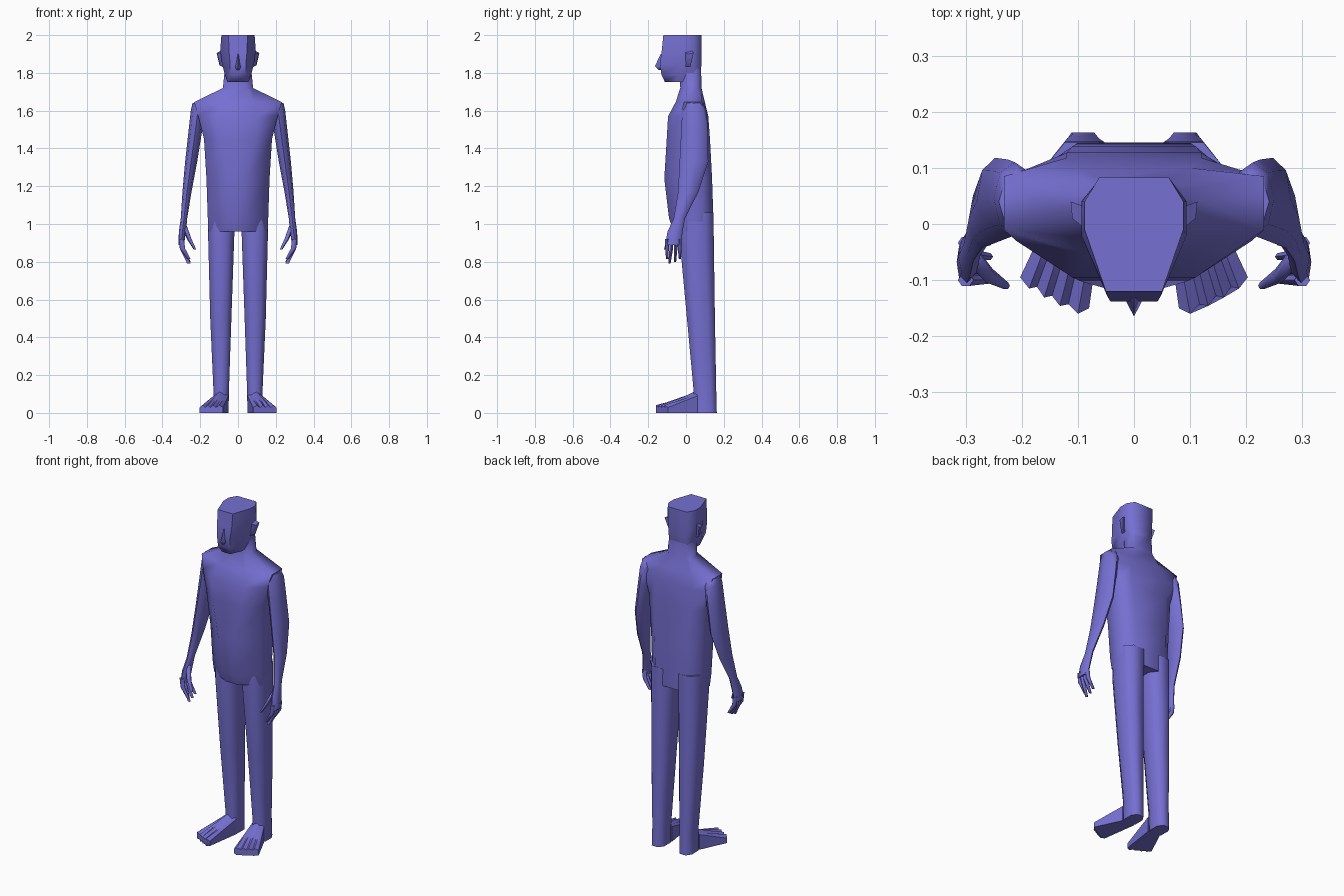
import bpy, bmesh, math

skin = bpy.data.materials.new("violet blue")
skin.diffuse_color = (0.18, 0.16, 0.64, 1)


def loft(name, rings, side=1, angle=65):
    """Skin a list of equal-length rings; side=-1 mirrors the part in x."""
    bm = bmesh.new()
    loops = [[bm.verts.new((p[0] * side, p[1], p[2])) for p in r] for r in rings]
    n = len(loops[0])
    for a, b in zip(loops, loops[1:]):
        for i in range(n):
            bm.faces.new((a[i], a[(i + 1) % n], b[(i + 1) % n], b[i]))
    bm.faces.new(loops[0])
    bm.faces.new(loops[-1])
    bmesh.ops.recalc_face_normals(bm, faces=bm.faces)
    me = bpy.data.meshes.new(name)
    bm.to_mesh(me)
    bm.free()
    me.materials.append(skin)
    ob = bpy.data.objects.new(name, me)
    bpy.context.collection.objects.link(ob)
    bpy.ops.object.select_all(action='DESELECT')
    ob.select_set(True)
    bpy.context.view_layer.objects.active = ob
    bpy.ops.object.shade_smooth_by_angle(angle=math.radians(angle))
    return ob


def body_ring(z, wf, yf, w, y1, y2, wb, yb):
    """Symmetric eight-sided ring: front, sides and back half widths."""
    half = [(wf, yf), (w, y1), (w, y2), (wb, yb)]
    return [(x, y, z) for x, y in half] + [(-x, y, z) for x, y in reversed(half)]


def oval(z, cx, cy, hx, hy, n=8):
    return [(cx + hx * math.cos(math.tau * i / n), cy + hy * math.sin(math.tau * i / n), z)
            for i in range(n)]


def leg_ring(z, xi, xo, yf, yb):
    """Chamfered box ring."""
    c, d = (xo - xi) * 0.25, (yb - yf) * 0.25
    return [(x, y, z) for x, y in ((xi + c, yf), (xo - c, yf), (xo, yf + d), (xo, yb - d),
                                   (xo - c, yb), (xi + c, yb), (xi, yb - d), (xi, yf + d))]


# Torso with sloping shoulders, belly ridge and neck
loft("torso", [body_ring(*r) for r in (
    (0.96, 0.035, -0.065, 0.157, 0.00, 0.09, 0.09, 0.145),
    (1.03, 0.038, -0.090, 0.160, -0.01, 0.09, 0.10, 0.145),
    (1.24, 0.050, -0.115, 0.167, -0.02, 0.09, 0.11, 0.138),
    (1.45, 0.095, -0.102, 0.180, -0.04, 0.09, 0.12, 0.127),
    (1.57, 0.110, -0.095, 0.210, -0.03, 0.09, 0.12, 0.118),
    (1.645, 0.080, -0.055, 0.232, -0.01, 0.085, 0.10, 0.100),
    (1.72, 0.045, -0.030, 0.080, 0.01, 0.060, 0.06, 0.082),
    (1.82, 0.045, -0.040, 0.070, 0.00, 0.050, 0.055, 0.080))])

# Head with flat crown
loft("head", [body_ring(*r) for r in (
    (1.752, 0.028, -0.112, 0.055, -0.050, 0.04, 0.050, 0.079),
    (1.79, 0.040, -0.130, 0.070, -0.040, 0.04, 0.055, 0.080),
    (1.85, 0.042, -0.138, 0.085, -0.030, 0.04, 0.058, 0.081),
    (1.92, 0.048, -0.128, 0.094, -0.020, 0.04, 0.060, 0.082),
    (2.00, 0.050, -0.120, 0.088, -0.010, 0.04, 0.062, 0.083))])

# Nose
loft("nose", [
    [(-0.006, -0.125, 1.90), (0.006, -0.125, 1.90), (0, -0.134, 1.90)],
    [(-0.018, -0.130, 1.83), (0.018, -0.130, 1.83), (0, -0.165, 1.835)],
    [(-0.012, -0.125, 1.815), (0.012, -0.125, 1.815), (0, -0.145, 1.815)]])

# Top outline of the foot front: x, y of the toe tips and the clefts between them
TOES = [(0.080, -0.150), (0.100, -0.160), (0.117, -0.143), (0.132, -0.146),
        (0.146, -0.128), (0.160, -0.131), (0.173, -0.112), (0.187, -0.115), (0.203, -0.095)]


def foot_ring(t):
    """Section between ankle (t=0) and toes (t=1), with ridged top towards the toes."""
    top, bottom = [], []
    for i, (tx, ty) in enumerate(TOES):
        ax = 0.05 + 0.08 * i / 8
        x, y = ax + (tx - ax) * t, 0.06 + (ty - 0.06) * t
        z = 0.12 - 0.085 * t + (0.006 if i % 2 else -0.006) * t
        z -= 0.03 * (1 - t) * abs(i - 4) / 4
        top.append((x, y, z))
        bottom.append((x, y, 0.0))
    return top + bottom[::-1]


for side, label in ((1, "right"), (-1, "left")):
    # Ear
    loft(label + "_ear", [
        [(0.075, -0.005, 1.83), (0.085, -0.01, 1.91), (0.085, 0.03, 1.92), (0.075, 0.02, 1.83)],
        [(0.095, 0.005, 1.84), (0.110, 0.01, 1.90), (0.113, 0.04, 1.905), (0.098, 0.025, 1.84)]],
        side)

    # Leg
    loft(label + "_leg", [leg_ring(*r) for r in (
        (1.06, 0.015, 0.160, -0.03, 0.145), (0.93, 0.020, 0.158, -0.035, 0.147),
        (0.50, 0.035, 0.147, 0.005, 0.153), (0.12, 0.048, 0.130, 0.040, 0.160),
        (0.00, 0.050, 0.132, 0.040, 0.163))], side)

    # Foot
    loft(label + "_foot", [foot_ring(t) for t in (0.0, 0.2, 0.45, 0.75, 1.0)], side, 50)

    # Arm down to the palm
    loft(label + "_arm", [oval(*r) for r in (
        (1.640, 0.205, 0.040, 0.036, 0.050), (1.60, 0.212, 0.045, 0.038, 0.065),
        (1.50, 0.225, 0.045, 0.036, 0.070), (1.33, 0.248, 0.042, 0.032, 0.076),
        (1.17, 0.270, 0.012, 0.024, 0.054), (1.03, 0.286, -0.035, 0.017, 0.030),
        (0.96, 0.294, -0.058, 0.019, 0.040), (0.89, 0.301, -0.068, 0.015, 0.042))], side)

    # Fingers, curling inwards
    for k, (y0, y1, tip) in enumerate(((-0.100, -0.100, 0.815), (-0.078, -0.088, 0.79),
                                       (-0.055, -0.058, 0.80), (-0.034, -0.032, 0.815))):
        loft(f"{label}_finger_{k + 1}", [oval(0.92, 0.300, y0, 0.014, 0.012, 6),
                                         oval(0.87, 0.294, y0, 0.014, 0.011, 6),
                                         oval(tip, 0.260, y1, 0.009, 0.007, 6)], side)

    # Thumb
    loft(label + "_thumb", [oval(0.99, 0.285, -0.060, 0.014, 0.016, 6),
                            oval(0.92, 0.258, -0.092, 0.012, 0.014, 6),
                            oval(0.865, 0.228, -0.110, 0.007, 0.007, 6)], side)
